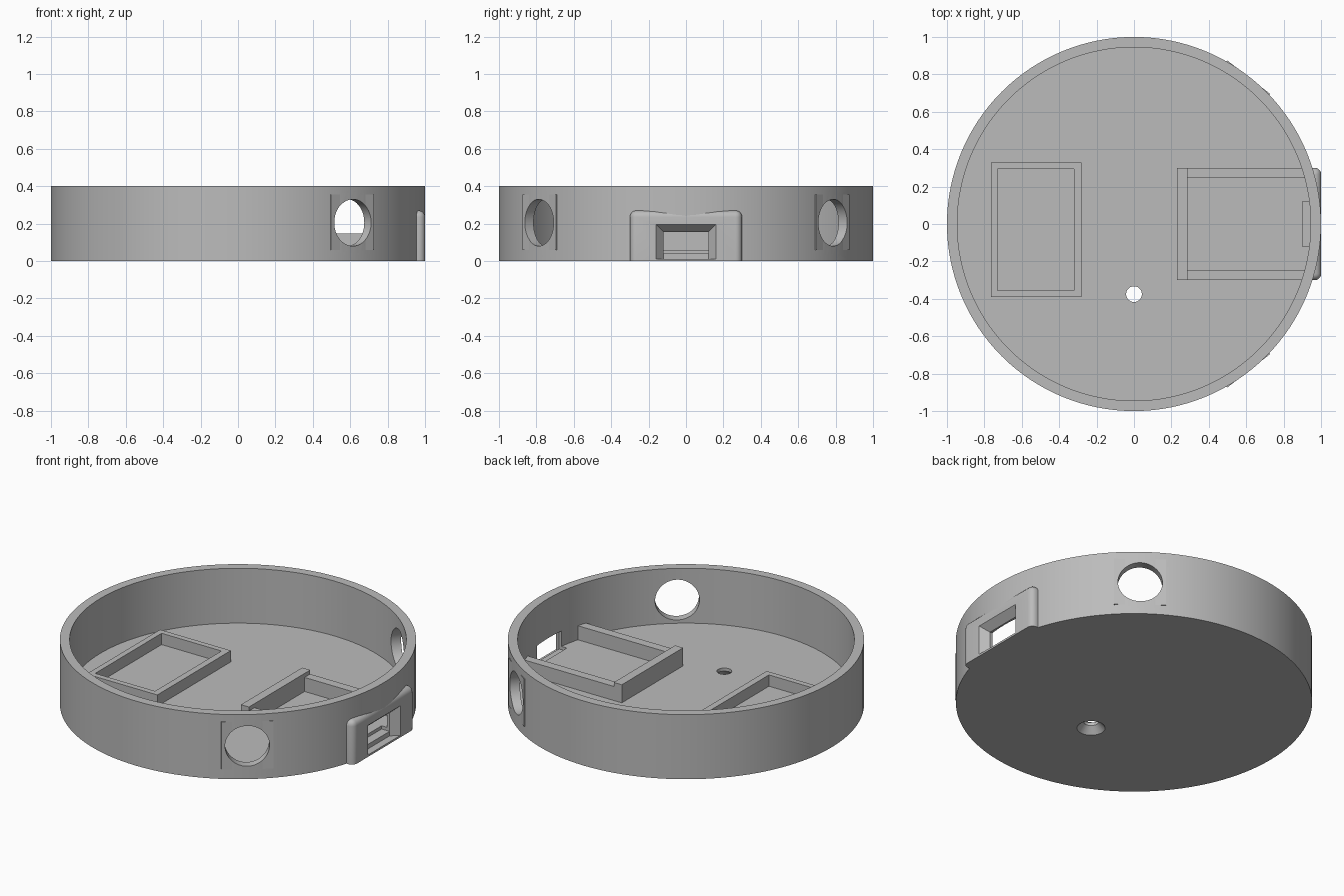
import bpy, bmesh, math
from mathutils import Matrix

cube = bpy.data.objects.get("Cube")
if cube:
    bpy.data.objects.remove(cube, do_unlink=True)

grey = bpy.data.materials.new("matte grey")
grey.use_nodes = True
grey.diffuse_color = (0.5, 0.5, 0.5, 1)
grey.node_tree.nodes["Principled BSDF"].inputs["Base Color"].default_value = (0.5, 0.5, 0.5, 1)


def finish(bm, name):
    bmesh.ops.recalc_face_normals(bm, faces=bm.faces)
    mesh = bpy.data.meshes.new(name)
    bm.to_mesh(mesh)
    bm.free()
    mesh.materials.append(grey)
    obj = bpy.data.objects.new(name, mesh)
    bpy.context.collection.objects.link(obj)
    return obj


def add_box(bm, x, y, z):
    """Add a box given its (min, max) range on each axis."""
    size = [b - a for a, b in (x, y, z)]
    mid = [(a + b) / 2 for a, b in (x, y, z)]
    m = Matrix.Translation(mid) @ Matrix.Diagonal((*size, 1))
    return bmesh.ops.create_cube(bm, size=1, matrix=m)["verts"]


def box(name, x, y, z):
    bm = bmesh.new()
    add_box(bm, x, y, z)
    return finish(bm, name)


def cone(name, r1, r2, depth, matrix, sides=48):
    bm = bmesh.new()
    bmesh.ops.create_cone(bm, cap_ends=True, segments=sides, radius1=r1,
                          radius2=r2, depth=depth, matrix=matrix)
    return finish(bm, name)


def activate(obj):
    bpy.ops.object.select_all(action="DESELECT")
    obj.select_set(True)
    bpy.context.view_layer.objects.active = obj


def cut(obj, cutters):
    activate(obj)
    for c in cutters:
        mod = obj.modifiers.new("cut", "BOOLEAN")
        mod.operation, mod.solver, mod.object = "DIFFERENCE", "EXACT", c
        bpy.ops.object.modifier_apply(modifier=mod.name)


def smooth(obj):
    activate(obj)
    bpy.ops.object.shade_smooth_by_angle(angle=math.radians(30))


# Round tray: profile spun about the z axis
bm = bmesh.new()
profile = [(0, 0), (1, 0), (1, 0.4), (0.945, 0.4), (0.945, 0.06), (0, 0.06)]
verts = [bm.verts.new((r, 0, z)) for r, z in profile]
edges = [bm.edges.new(pair) for pair in zip(verts, verts[1:])]
bmesh.ops.spin(bm, geom=verts + edges, cent=(0, 0, 0), axis=(0, 0, 1),
               angle=math.tau, steps=128, use_merge=True)
bmesh.ops.remove_doubles(bm, verts=bm.verts, dist=0.0001)
tray = finish(bm, "tray_shell")

# Cutters for the countersunk floor hole
cutters = [
    cone("floor_hole_cutter", 0.042, 0.042, 0.3, Matrix.Translation((0, -0.375, 0))),
    cone("countersink_cutter", 0.085, 0.037, 0.052, Matrix.Translation((0, -0.375, 0.02))),
]

# Cutters for the socket: flared mouth and stepped slot
bm = bmesh.new()
for v in add_box(bm, (0.955, 1.01), (-0.12, 0.12), (0.012, 0.155)):
    if v.co.x > 1:
        v.co.y *= 0.167 / 0.12
        if v.co.z > 0.1:
            v.co.z = 0.203
mouth = finish(bm, "socket_mouth_cutter")
slot = box("socket_slot_cutter", (0.9, 0.965), (-0.12, 0.12), (0.04, 0.155))

# Round side windows with flat square pads, mirrored front and back
pads, windows = [], []
for side, label in ((-1, "front"), (1, "back")):
    turn = Matrix.Rotation(side * math.radians(52), 4, "Z")
    move = turn @ Matrix.Translation((0.95, 0, 0.205)) @ Matrix.Rotation(math.pi / 2, 4, "Y")
    window = cone(label + "_window_cutter", 0.125, 0.125, 0.3, move, 64)
    bm = bmesh.new()
    add_box(bm, (0.952, 0.996), (-0.146, 0.146), (0.06, 0.355))
    bm.transform(turn)
    pad = finish(bm, label + "_window_pad")
    cut(pad, [window])
    pads.append(pad)
    windows.append(window)

cut(tray, cutters + windows + [mouth, slot])

# Socket housing with rounded outer edges
bm = bmesh.new()
add_box(bm, (0.948, 1.001), (-0.3, 0.3), (0, 0.27))
rounded = []
for e in bm.edges:
    a, b = (v.co for v in e.verts)
    outer = a.x > 0.99 and b.x > 0.99
    top = a.z > 0.2 and b.z > 0.2
    upright = abs(a.z - b.z) > 0.1
    if (outer and (top or upright)) or (top and abs(a.x - b.x) > 0.01):
        rounded.append(e)
bmesh.ops.bevel(bm, geom=rounded, offset=0.035, segments=5, profile=0.5, affect="EDGES")
housing = finish(bm, "socket_housing")
cut(housing, [mouth, slot])

for obj in [tray, housing] + pads:
    smooth(obj)

# Socket bracket: taller end stop and two side rails
box("bracket_end_stop", (0.23, 0.285), (-0.3, 0.3), (0.05, 0.172))
for side, label in ((-1, "front"), (1, "back")):
    box(label + "_bracket_rail", (0.28, 0.915), sorted((side * 0.245, side * 0.3)), (0.05, 0.147))

# Rectangular holder frame on the floor
frame = box("holder_frame", (-0.765, -0.28), (-0.39, 0.33), (0.05, 0.13))
opening = box("holder_frame_cutter", (-0.73, -0.32), (-0.355, 0.295), (0, 0.3))
cut(frame, [opening])

# Cutters are no longer needed
for c in cutters + windows + [mouth, slot, opening]:
    bpy.data.objects.remove(c, do_unlink=True)
